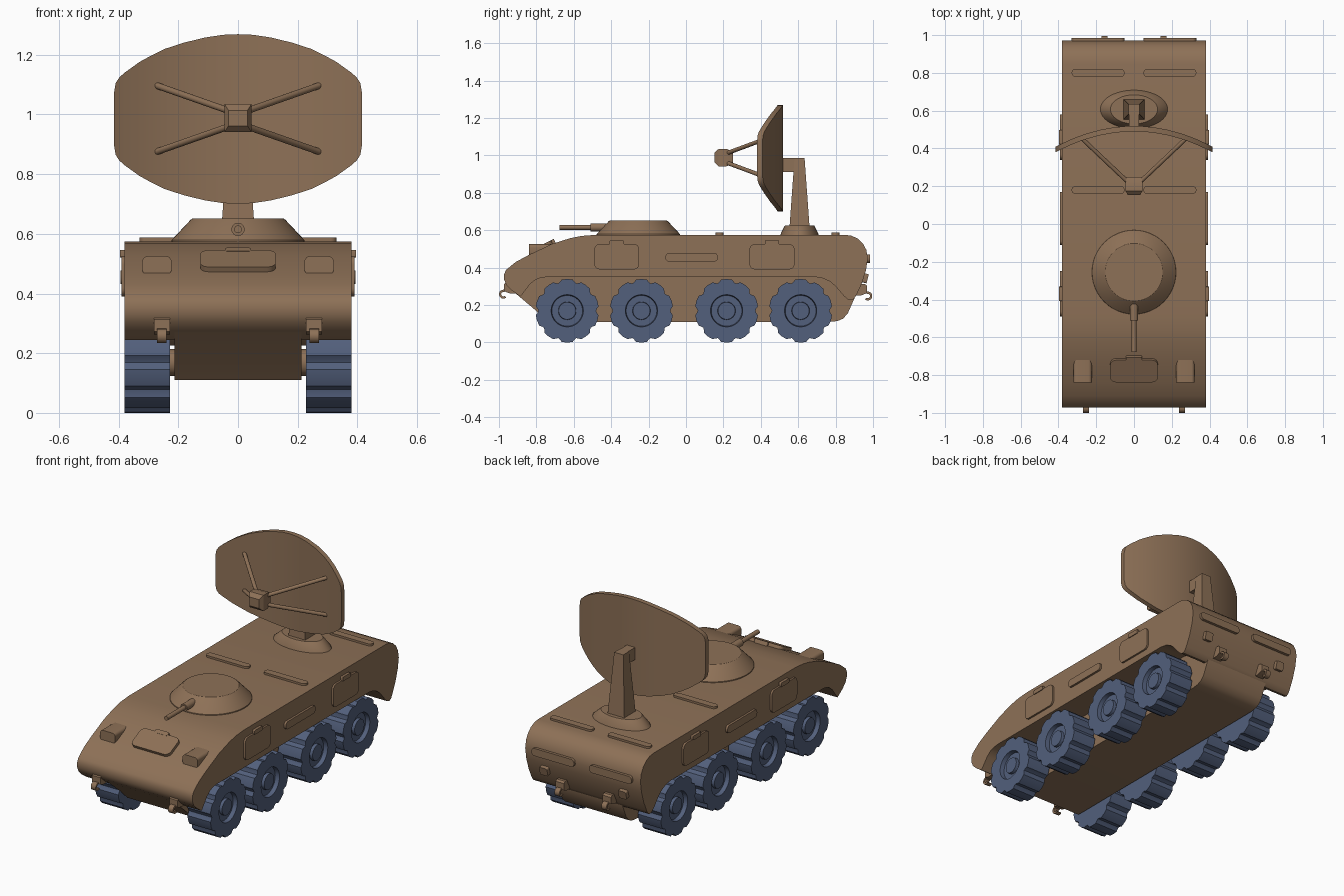
import bpy, bmesh
from math import sin, cos, pi, radians
from mathutils import Vector, Matrix

if "Cube" in bpy.data.objects:
    bpy.data.objects.remove(bpy.data.objects["Cube"])


def material(name, rgb):
    m = bpy.data.materials.new(name)
    m.diffuse_color = (*rgb, 1)
    m.use_nodes = True
    m.node_tree.nodes["Principled BSDF"].inputs["Base Color"].default_value = m.diffuse_color
    return m


BROWN = material("hull_brown", (0.27, 0.165, 0.095))
BLUE = material("wheel_blue", (0.085, 0.115, 0.2))


def finish(name, bm, mat=BROWN, angle=30):
    bmesh.ops.recalc_face_normals(bm, faces=bm.faces)
    me = bpy.data.meshes.new(name)
    bm.to_mesh(me)
    bm.free()
    me.materials.append(mat)
    ob = bpy.data.objects.new(name, me)
    bpy.context.collection.objects.link(ob)
    bpy.ops.object.select_all(action='DESELECT')
    ob.select_set(True)
    bpy.context.view_layer.objects.active = ob
    bpy.ops.object.shade_smooth_by_angle(angle=radians(angle))
    return ob


def loft(name, rings, mat=BROWN, angle=30):
    """Skin a list of equal-sized point rings and cap both ends."""
    bm = bmesh.new()
    vs = [[bm.verts.new(p) for p in r] for r in rings]
    n = len(vs[0])
    for a, b in zip(vs, vs[1:]):
        for i in range(n):
            j = (i + 1) % n
            bm.faces.new((a[i], a[j], b[j], b[i]))
    bm.faces.new(vs[0])
    bm.faces.new(vs[-1])
    return finish(name, bm, mat, angle)


def prism(name, profile, x0, x1):
    """Side profile (y, z) stretched between two x positions."""
    return loft(name, [[(x, y, z) for y, z in profile] for x in (x0, x1)])


def ellipse(c, rx, ry, n=48):
    return [(c[0] + rx * cos(2 * pi * i / n), c[1] + ry * sin(2 * pi * i / n), c[2]) for i in range(n)]


def rect(cx, cy, hx, hy, z):
    return [(cx - hx, cy - hy, z), (cx + hx, cy - hy, z), (cx + hx, cy + hy, z), (cx - hx, cy + hy, z)]


def rod(name, a, b, r, n=16):
    a, b = Vector(a), Vector(b)
    q = (b - a).to_track_quat('Z', 'Y')
    ring = [q @ Vector((r * cos(2 * pi * i / n), r * sin(2 * pi * i / n), 0)) for i in range(n)]
    return loft(name, [[p + v for v in ring] for p in (a, b)])


def plate(name, c, u, v, w, h, t, r):
    """Rounded plate: centre c, in-plane axes u, v; sunk and raised by t."""
    u, v, c = Vector(u).normalized(), Vector(v).normalized(), Vector(c)
    n = u.cross(v)
    pts = []
    for k, (sx, sy) in enumerate(((1, 1), (-1, 1), (-1, -1), (1, -1))):
        for i in range(7):
            a = pi / 2 * (k + i / 6)
            pts.append(c + u * (sx * (w / 2 - r) + r * cos(a)) + v * (sy * (h / 2 - r) + r * sin(a)))
    return loft(name, [[p + n * s for p in pts] for s in (-t, t)])


# Upper hull with wheel-arch lower edge
prism("upper_hull", [
    (-.972, .335), (-.972, .365), (-.962, .388), (-.91, .43), (-.84, .468), (-.72, .525), (-.62, .557),
    (-.56, .569), (-.485, .575), (.85, .575), (.885, .57), (.918, .555), (.945, .53), (.964, .495),
    (.972, .45), (.962, .385), (.94, .315), (.912, .255), (.9, .235), (.885, .225), (.865, .23),
    (.845, .247), (.80, .30), (.77, .325), (.735, .342), (.69, .35), (-.74, .35), (-.775, .346),
    (-.805, .335), (-.835, .31), (-.885, .245), (-.93, .277), (-.96, .305)], -.38, .38)

# Narrow lower hull between the wheels
prism("lower_hull", [
    (-.93, .278), (-.80, .168), (-.74, .11), (.77, .11), (.81, .114), (.84, .127), (.865, .155),
    (.905, .245), (.90, .40), (-.90, .40)], -.212, .212)


# Wheels: ten rounded lobes, recessed ring and hub on the outer face
def lobed(x, cy):
    pts = []
    for k in range(10):
        for d, r in ((-10, .169), (0, .17), (10, .169), (14, .159), (18, .154), (22, .159)):
            a = radians(90 + 36 * k + d)
            pts.append((x, cy + r * cos(a), .169 + r * sin(a)))
    return pts


def wheel_circle(x, cy, r):
    return [(x, cy + r * cos(radians(80 + 6 * i)), .169 + r * sin(radians(80 + 6 * i))) for i in range(60)]


for y in (-.635, -.238, .217, .613):
    for s in (-1, 1):
        loft("wheel", [lobed(s * .228, y), lobed(s * .38, y), wheel_circle(s * .38, y, .086),
                       wheel_circle(s * .355, y, .082), wheel_circle(s * .355, y, .048),
                       wheel_circle(s * .372, y, .046)], BLUE, 35)
        rod("axle", (s * .2, y, .169), (s * .24, y, .169), .045)

# Turret and gun
loft("turret", [ellipse((0, -.255, z), r, r) for r, z in ((.224, .565), (.222, .58), (.158, .648), (.152, .652))])
rod("gun_mantlet", (0, -.35, .615), (0, -.51, .615), .022, 24)
rod("gun_barrel", (0, -.45, .615), (0, -.677, .615), .013, 20)

# Radar pedestal, mast and arm
loft("radar_pedestal", [ellipse((0, .607, z), a, b) for a, b, z in
                        ((.18, .103, .57), (.175, .1, .582), (.13, .08, .622), (.125, .077, .626))])
loft("radar_mast", [rect(0, .607, .056, .054, .61), rect(0, .607, .03, .027, .985)])
loft("radar_arm", [rect(0, .558, .027, .05, .912), rect(0, .558, .027, .05, .985)])

# Radar dish: cylindrical curve, rounded outline
half = [(.415, .09), (.41, .12), (.398, .139), (.38, .155), (.33, .191), (.29, .213), (.245, .235),
        (.18, .256), (.11, .273), (.05, .282)]
outline = [(-x, h) for x, h in half] + [(0, .284)] + half[::-1]


def dish_y(x):
    return .49 - .11 * (x / .415) ** 2


loft("radar_dish", [[(x, dish_y(x) + d, .985 + s * h) for d, s in ((0, 1), (.029, 1), (.029, -1), (0, -1))]
                    for x, h in outline])

# Radar feed horn with four struts
feed = ((.153, .032, .026), (.175, .045, .047), (.215, .045, .047), (.25, .04, .034))
loft("radar_feed", [[(sx * hx, y, .988 + sz * hz) for sx, sz in ((-1, -1), (1, -1), (1, 1), (-1, 1))]
                    for y, hx, hz in feed])
for sx in (-1, 1):
    for sz in (-1, 1):
        rod("feed_strut", (sx * .03, .22, .986 + sz * .026),
            (sx * .275, dish_y(.275) + .01, .986 + sz * .112), .011)

# Side doors with hinges, and side strips
for s in (-1, 1):
    u, v = (0, s, 0), (0, 0, 1)
    for y in (-.37, .46):
        plate("side_door", (s * .38, y, .458), u, v, .24, .135, .011, .028)
        plate("door_hinge", (s * .38, y, .533), u, v, .076, .025, .016, .005)
    plate("side_strip", (s * .38, .03, .455), u, v, .28, .046, .013, .02)

    # Roof and rear strips
    for y in (.18, .80):
        plate("roof_strip", (s * .19, y, .575), (1, 0, 0), (0, 1, 0), .28, .042, .012, .02)
    plate("rear_strip", (s * .19, .969, .448), (-1, 0, 0), (0, 0, 1), .28, .045, .016, .02)
    plate("rear_lug", (s * .26, .95, .345), (-1, 0, 0), (0, .25, 1), .052, .05, .022, .008)

    # Headlight blocks on the front slope
    plate("headlight", (s * .272, -.76, .494), (1, 0, 0), (0, 0, 1), .098, .062, .08, .018)

    # Tow hooks, front and rear
    for x, cy, cz, f in ((.255, -.976, .258, -1), (.155, .972, .248, 1)):
        arc = [radians(130 - 20 * i) for i in range(13)]
        if f < 0:
            arc = [pi - a for a in arc]
        arc = [-a + pi / 2 - f * pi / 2 + pi / 2 + f * pi / 2 - pi for a in arc]
        hook = [(cy + .024 * cos(a), cz + .024 * sin(a)) for a in arc]
        hook += [(cy + .012 * cos(a), cz + .012 * sin(a)) for a in reversed(arc)]
        prism("tow_hook", hook, s * x - .016, s * x + .016)
        edge = cy - f * .004
        prism("hook_bracket", [(edge, cz + .015), (edge, cz + .055), (edge - f * .012, cz + .064),
                               (edge - f * .06, cz + .064), (edge - f * .07, cz + .004),
                               (edge - f * .03, cz + .004)], s * x - .027, s * x + .027)

# Driver hatch and hinge on the front slope
slope = Vector((0, .115, .056))
plate("driver_hatch", (0, -.772, .502), (1, 0, 0), slope, .252, .13, .017, .03)
plate("hatch_hinge", (0, -.71, .53), (1, 0, 0), slope, .085, .026, .02, .006)
